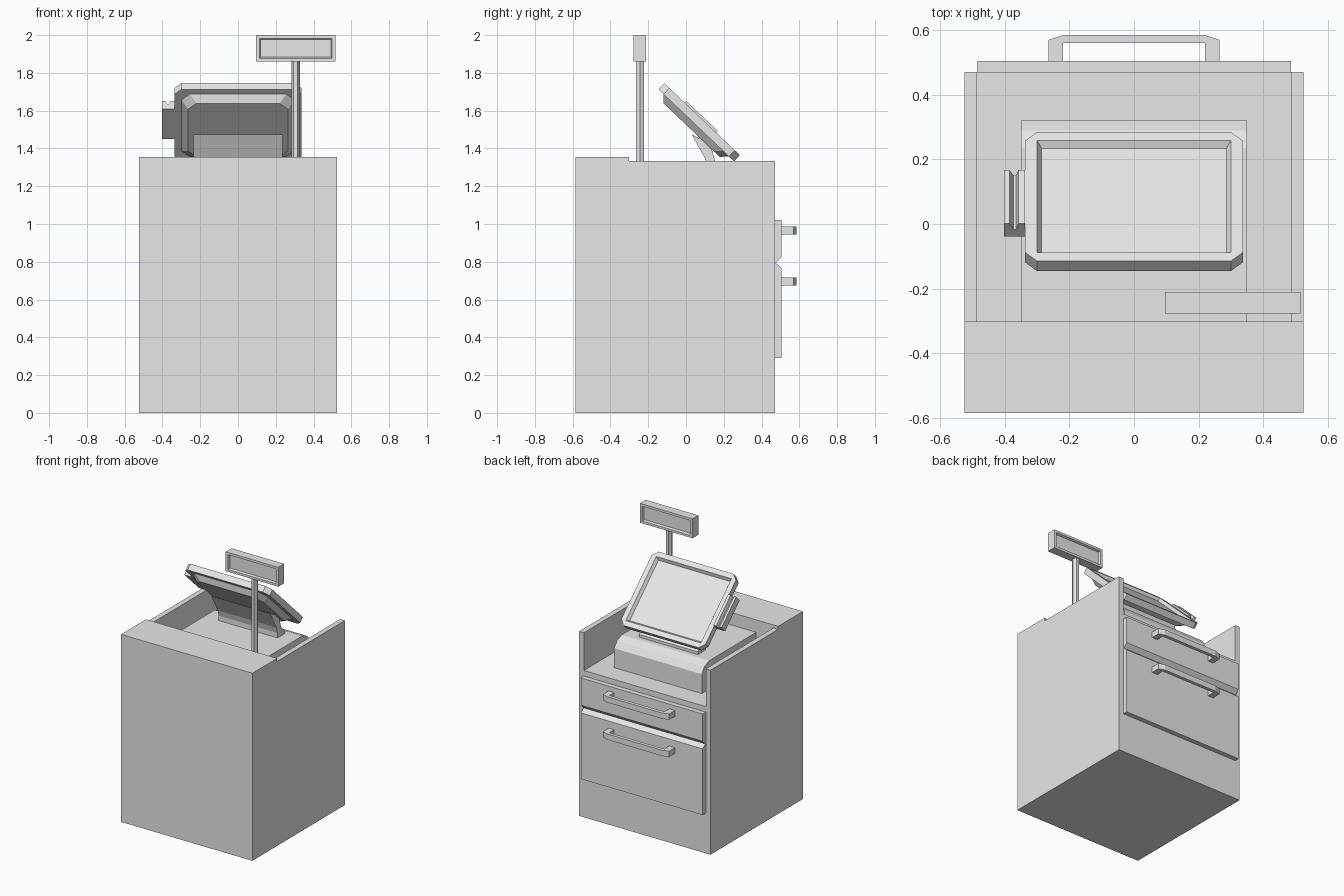
import bpy
import bmesh
from math import atan2
from mathutils import Matrix

cube = bpy.data.objects.get("Cube")
if cube:
    bpy.data.objects.remove(cube, do_unlink=True)

grey = bpy.data.materials.new("light grey")
grey.use_nodes = True
grey.diffuse_color = (0.8, 0.8, 0.8, 1)
grey.node_tree.nodes["Principled BSDF"].inputs["Base Color"].default_value = (0.8, 0.8, 0.8, 1)


def finish(name, bm, matrix=None):
    bmesh.ops.remove_doubles(bm, verts=bm.verts, dist=0.0005)
    bmesh.ops.recalc_face_normals(bm, faces=bm.faces)
    mesh = bpy.data.meshes.new(name)
    bm.to_mesh(mesh)
    bm.free()
    mesh.materials.append(grey)
    obj = bpy.data.objects.new(name, mesh)
    bpy.context.collection.objects.link(obj)
    if matrix:
        obj.matrix_world = matrix
    return obj


def loft(name, rings, matrix=None):
    """Skin a list of equal-length point rings and cap both ends."""
    bm = bmesh.new()
    rows = [[bm.verts.new(p) for p in ring] for ring in rings]
    n = len(rows[0])
    for low, high in zip(rows, rows[1:]):
        for i in range(n):
            j = (i + 1) % n
            bm.faces.new((low[i], low[j], high[j], high[i]))
    bm.faces.new(rows[0][::-1])
    bm.faces.new(rows[-1])
    return finish(name, bm, matrix)


def prism(name, profile, axis, start, end, matrix=None):
    """Extrude a 2D profile along x, y or z."""
    def place(p, d):
        point = list(p)
        point.insert("xyz".index(axis), d)
        return point
    return loft(name, [[place(p, d) for p in profile] for d in (start, end)], matrix)


def box(name, x0, x1, y0, y1, z0, z1):
    return prism(name, [(x0, y0), (x1, y0), (x1, y1), (x0, y1)], "z", z0, z1)


def plate_ring(hx, hy, cut, z):
    """Rectangle with cut corners; a cut of zero welds to square corners."""
    return [(x, y, z) for x, y in (
        (hx, hy - cut), (hx - cut, hy), (cut - hx, hy), (-hx, hy - cut),
        (-hx, cut - hy), (cut - hx, -hy), (hx - cut, -hy), (hx, cut - hy))]


# Cabinet
W, INNER, BACK, LEDGE, COUNTER = 0.525, 0.487, 0.47, -0.302, 1.06
box("front_wall", -W, W, -0.585, LEDGE, 0, 1.355)
box("counter_body", -INNER, INNER, LEDGE, BACK, 0, COUNTER)
box("left_side_panel", INNER, W, LEDGE, BACK, 0, 1.333)
box("right_side_panel", -W, -INNER, LEDGE, BACK, 0, 1.333)

# Drawer fronts, chamfered towards the gap between them
FACE = 0.505
prism("upper_drawer", [(BACK, 0.79), (0.476, 0.793), (FACE, 0.823),
                       (FACE, 1.02), (BACK, 1.02)], "x", -INNER, INNER)
prism("lower_drawer", [(BACK, 0.29), (FACE, 0.29), (FACE, 0.768),
                       (0.476, 0.793), (BACK, 0.793)], "x", -INNER, INNER)

# Drawer handles
half = [(0.22, FACE), (0.265, FACE), (0.265, 0.57), (0.22, 0.585)]
inner = (0.22, 0.56)
outline = [inner] + half + [(-x, y) for x, y in reversed(half)] + [(-inner[0], inner[1])]
for name, z in (("upper_handle", 0.944), ("lower_handle", 0.675)):
    prism(name, outline, "z", z, z + 0.042)

# Register base with a rounded edge towards the operator
TOP = 1.265
prism("register_base", [(LEDGE, COUNTER), (0.32, COUNTER), (0.32, 1.2),
                        (0.29, 1.243), (0.235, TOP), (LEDGE, TOP)], "x", -0.35, 0.35)

# Monitor stand
prism("monitor_stand", [(0.115, TOP), (0.2, TOP), (0.2, 1.285), (0.155, 1.33),
                        (0.13, 1.42), (0.03, 1.475), (0.102, 1.345), (0.115, 1.3)],
      "x", -0.235, 0.235)

# Tilted monitor: tapered back, cut-corner bezel, recessed screen
tilt = Matrix.Translation((0, 0.085, 1.555)) @ Matrix.Rotation(-atan2(0.69, 0.725), 4, "X")
loft("monitor", [plate_ring(*r) for r in (
    (0.265, 0.205, 0.045, -0.08), (0.3, 0.24, 0.045, -0.045),
    (0.337, 0.276, 0.037, -0.045), (0.337, 0.276, 0.037, 0),
    (0.3, 0.24, 0, 0), (0.286, 0.226, 0, -0.022))], tilt)

# Card reader with a swipe slot on the monitor's side
slot = [(-0.402, -0.046), (-0.337, -0.046), (-0.337, 0.012), (-0.358, 0.012),
        (-0.365, -0.014), (-0.373, -0.014), (-0.386, 0.012), (-0.402, 0.012)]
prism("card_reader", [(x, z) for x, z in slot], "y", -0.127, 0.103, tilt)

# Customer display on a six-sided pole, recessed on both sides
pole = [(0.327, -0.244), (0.316, -0.222), (0.294, -0.222),
        (0.283, -0.244), (0.294, -0.266), (0.316, -0.266)]
prism("display_pole", pole, "z", TOP, 1.87)
upright = Matrix.Translation((0.306, -0.244, 1.93)) @ Matrix.Rotation(atan2(1, 0), 4, "X")
half_rings = [(0.186, 0.047, 0, 0.018), (0.192, 0.053, 0, 0.033), (0.21, 0.07, 0, 0.033)]
rings = [(a, b, c, -d) for a, b, c, d in half_rings] + half_rings[::-1]
loft("customer_display", [plate_ring(*r) for r in rings], upright)
